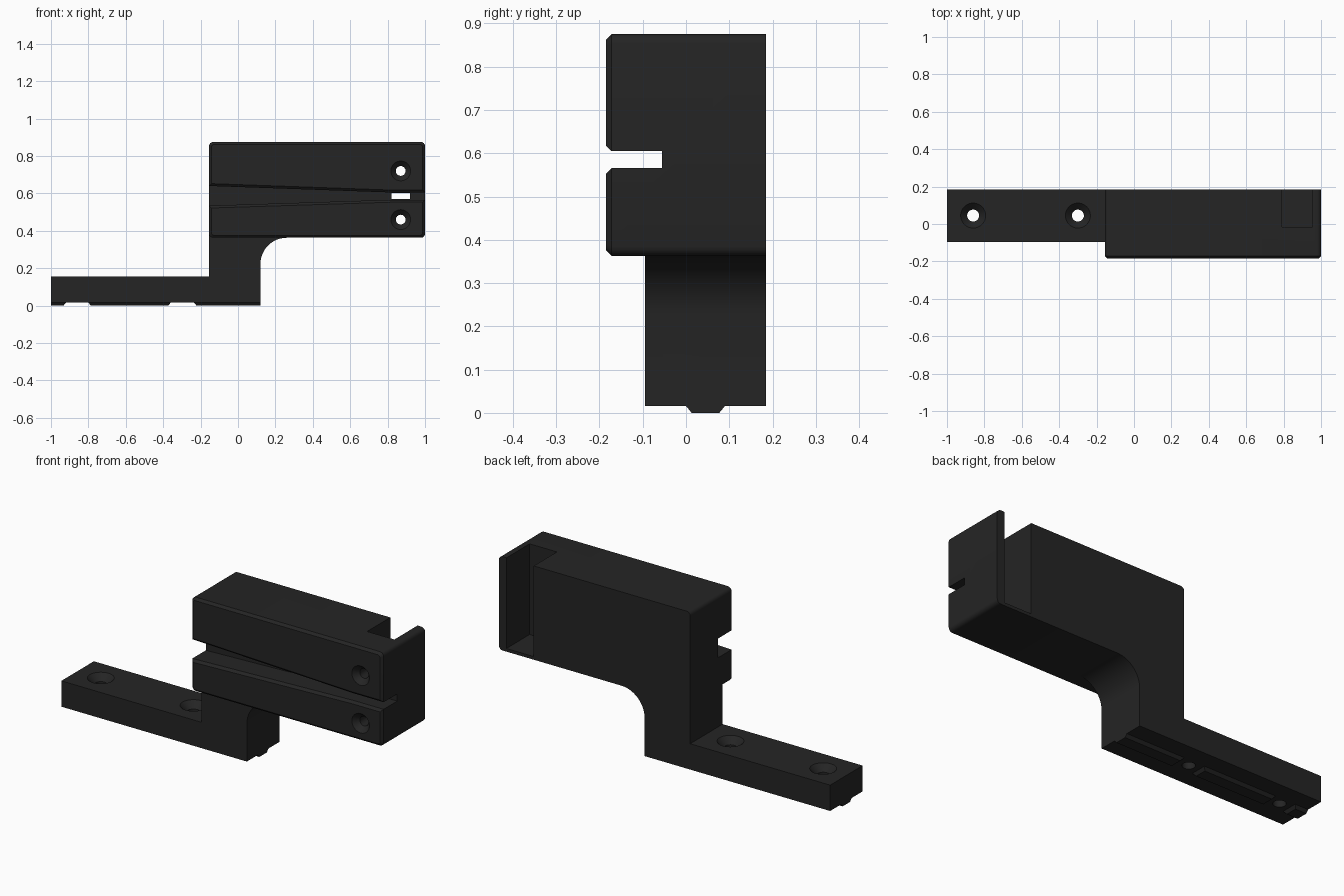
import bpy, bmesh, math

if "Cube" in bpy.data.objects:
    bpy.data.objects.remove(bpy.data.objects["Cube"])

black = bpy.data.materials.new("matte_black")
black.diffuse_color = (0.018, 0.018, 0.018, 1)
black.use_nodes = True
black.node_tree.nodes["Principled BSDF"].inputs["Base Color"].default_value = black.diffuse_color


def loft(name, rings):
    """Closed solid through matching rings of 3D points."""
    bm = bmesh.new()
    loops = [[bm.verts.new(p) for p in ring] for ring in rings]
    n = len(loops[0])
    for a, b in zip(loops, loops[1:]):
        for i in range(n):
            j = (i + 1) % n
            bm.faces.new((a[i], a[j], b[j], b[i]))
    bm.faces.new(loops[0])
    bm.faces.new(loops[-1])
    bmesh.ops.recalc_face_normals(bm, faces=bm.faces)
    me = bpy.data.meshes.new(name)
    bm.to_mesh(me)
    bm.free()
    me.materials.append(black)
    ob = bpy.data.objects.new(name, me)
    bpy.context.collection.objects.link(ob)
    return ob


def along_y(name, sections):
    return loft(name, [[(x, y, z) for x, z in poly] for y, poly in sections])


def box(name, x0, x1, y0, y1, z0, z1):
    rect = [(x0, z0), (x1, z0), (x1, z1), (x0, z1)]
    return along_y(name, [(y0, rect), (y1, rect)])


def circle(r, n=32):
    return [(r * math.cos(2 * math.pi * i / n), r * math.sin(2 * math.pi * i / n)) for i in range(n)]


def rounded(x0, x1, z0, z1, r, n=4):
    pts = []
    for cx, cz, start in ((x1 - r, z1 - r, 0), (x0 + r, z1 - r, 90),
                          (x0 + r, z0 + r, 180), (x1 - r, z0 + r, 270)):
        for i in range(n + 1):
            a = math.radians(start + 90 * i / n)
            pts.append((cx + r * math.cos(a), cz + r * math.sin(a)))
    return pts


def boolean(target, other, op):
    mod = target.modifiers.new(op, 'BOOLEAN')
    mod.operation, mod.object, mod.solver = op, other, 'EXACT'
    bpy.context.view_layer.update()
    me = bpy.data.meshes.new_from_object(
        target.evaluated_get(bpy.context.evaluated_depsgraph_get()))
    target.modifiers.clear()
    target.data = me
    bpy.data.objects.remove(other)


# Clamp block with rounded corners and a bevelled front
B = 0.013
outline = rounded(-0.155, 1.0, 0.363, 0.875, 0.022)
front = rounded(-0.155 + B, 1.0 - B, 0.363 + B, 0.875 - B, 0.014)
bracket = along_y("clamp_bracket", [(-0.185, front), (-0.185 + B, outline), (0.185, outline)])

# Foot and post, with the concave fillet under the block
profile = [(-1, 0.016), (0.12, 0.016)]
for i in range(13):
    a = math.radians(180 - 90 * i / 12)
    profile.append((0.26 + 0.14 * math.cos(a), 0.223 + 0.14 * math.sin(a)))
profile += [(0.26, 0.45), (-0.155, 0.45), (-0.155, 0.157), (-1, 0.157)]
boolean(bracket, along_y("foot_and_post", [(-0.095, profile), (0.185, profile)]), 'UNION')

# Tapered locating key under the foot, interrupted at the screw holes
for x0, x1, t0, t1 in ((-1, -0.92, 0, B), (-0.8, -0.36, B, B), (-0.235, 0.12, B, 0)):
    top = [(x0, 0), (x1, 0), (x1, 0.09), (x0, 0.09)]
    low = [(x0 + t0, B), (x1 - t1, B), (x1 - t1, 0.09 - B), (x0 + t0, 0.09 - B)]
    rings = [[(x, y, z) for x, y in r] for r, z in ((top, 0.03), (top, 0.016), (low, 0))]
    boolean(bracket, loft("key", rings), 'UNION')


# Tapering front slot with a flared mouth
def slot(e):
    return [(-0.3, 0.53 - e), (0.82, 0.566 - e), (1.2, 0.566 - e),
            (1.2, 0.605 + e), (0.82, 0.605 + e), (-0.3, 0.645 + e)]


boolean(bracket, along_y("slot_cutter", [(-0.185 - B, slot(2 * B)), (-0.185 + B, slot(0)),
                                         (-0.055, slot(0))]), 'DIFFERENCE')

# Rear pocket, open at the top and back, and the window into the slot
boolean(bracket, box("pocket_cutter", 0.79, 0.955, -0.015, 0.3, 0.38, 1.0), 'DIFFERENCE')
boolean(bracket, box("window_cutter", 0.82, 0.92, -0.08, 0.01, 0.57, 0.603), 'DIFFERENCE')

# Countersunk screw holes through the jaws
for z in (0.72, 0.46):
    rings = [[(0.87 + u, y, z + v) for u, v in circle(r)]
             for y, r in ((-0.215, 0.08), (-0.155, 0.026), (0.01, 0.026))]
    boolean(bracket, loft("jaw_hole_cutter", rings), 'DIFFERENCE')

# Countersunk screw holes through the foot
for x in (-0.86, -0.3):
    rings = [[(x + u, 0.045 + v, z) for u, v in circle(r)]
             for z, r in ((0.192, 0.102), (0.122, 0.032), (-0.05, 0.032))]
    boolean(bracket, loft("foot_hole_cutter", rings), 'DIFFERENCE')

bpy.context.view_layer.objects.active = bracket
bracket.select_set(True)
bpy.ops.object.shade_smooth_by_angle(angle=math.radians(30))
